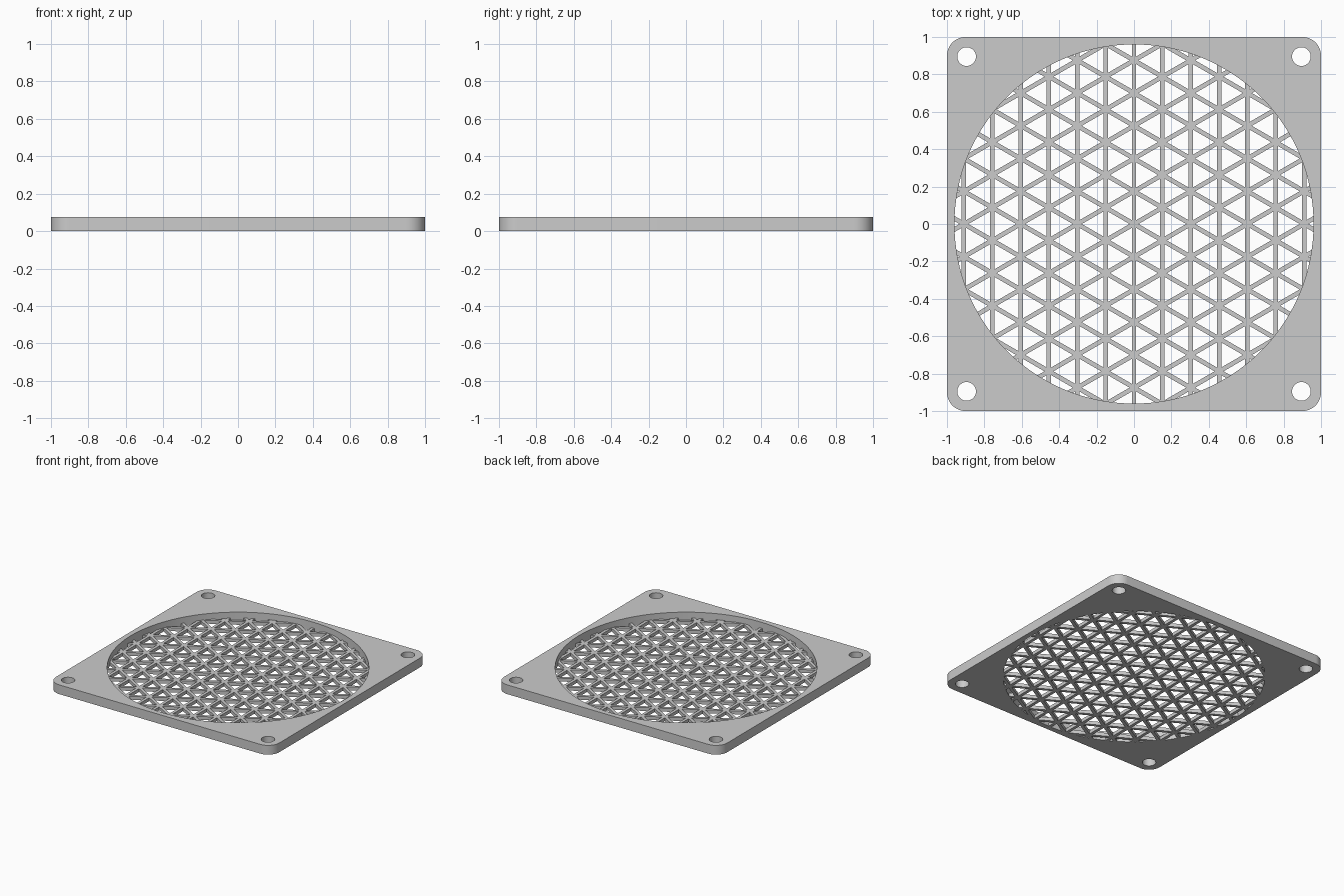
import bpy
import bmesh
from math import cos, sin, pi, sqrt, radians

THICK = 0.075        # frame height
GRILLE = 0.027       # grille height
OPENING = 0.96       # radius of the round opening
PITCH = 0.175        # side of one triangular cell
BAR = 0.024          # bar width

cube = bpy.data.objects.get("Cube")
if cube:
    bpy.data.objects.remove(cube, do_unlink=True)

grey = bpy.data.materials.new("grey plastic")
grey.use_nodes = True
colour = (0.6, 0.6, 0.6, 1)
grey.diffuse_color = colour
grey.node_tree.nodes["Principled BSDF"].inputs["Base Color"].default_value = colour


def arc(cx, cy, r, start, sweep, steps):
    return [(cx + r * cos(start + sweep * i / steps),
             cy + r * sin(start + sweep * i / steps)) for i in range(steps)]


def circle(cx, cy, r, steps):
    return arc(cx, cy, r, 0, 2 * pi, steps)


def prisms(name, outlines, z0, z1):
    """One object made of upright prisms over counter-clockwise outlines."""
    bm = bmesh.new()
    for pts in outlines:
        low = [bm.verts.new((x, y, z0)) for x, y in pts]
        high = [bm.verts.new((x, y, z1)) for x, y in pts]
        bm.faces.new(low[::-1])
        bm.faces.new(high)
        for i in range(len(pts)):
            j = (i + 1) % len(pts)
            bm.faces.new((low[i], low[j], high[j], high[i]))
    mesh = bpy.data.meshes.new(name)
    bm.to_mesh(mesh)
    bm.free()
    mesh.materials.append(grey)
    obj = bpy.data.objects.new(name, mesh)
    bpy.context.collection.objects.link(obj)
    return obj


def activate(obj):
    bpy.ops.object.select_all(action="DESELECT")
    obj.select_set(True)
    bpy.context.view_layer.objects.active = obj


def cut(obj, cutter):
    cutter.hide_render = True
    mod = obj.modifiers.new("cut", "BOOLEAN")
    mod.operation = "DIFFERENCE"
    mod.solver = "EXACT"
    mod.object = cutter
    activate(obj)
    bpy.ops.object.modifier_apply(modifier=mod.name)
    bpy.data.objects.remove(cutter, do_unlink=True)


# Square frame with rounded corners, a round opening and four screw holes
corners = [(1, 1), (-1, 1), (-1, -1), (1, -1)]
outline = []
for k, (sx, sy) in enumerate(corners):
    outline += arc(sx * 0.9, sy * 0.9, 0.1, k * pi / 2, pi / 2, 12)
    outline.append((sx * 0.9 + 0.1 * cos((k + 1) * pi / 2),
                    sy * 0.9 + 0.1 * sin((k + 1) * pi / 2)))
frame = prisms("frame", [outline], 0, THICK)
holes = [circle(sx * 0.895, sy * 0.895, 0.05, 32) for sx, sy in corners]
holes.append(circle(0, 0, OPENING, 128))
cut(frame, prisms("frame_cutter", holes, -0.1, 0.2))
activate(frame)
bpy.ops.object.shade_smooth_by_angle(angle=radians(30))

# Triangular grille at the bottom of the opening, its rim sunk into the frame
grille = prisms("grille", [circle(0, 0, OPENING + 0.004, 128)], 0, GRILLE)
cells = []
column = PITCH * sqrt(3) / 2
for i in range(-8, 8):
    for j in range(-14, 15):
        x, y = i * column, (j + i / 2) * PITCH
        # Each lattice node owns one cell pointing right and one pointing left
        for cx, cy, turn in ((x + column / 3, y + PITCH / 2, 0),
                             (x + column * 2 / 3, y + PITCH, pi)):
            if cx * cx + cy * cy < 1.08 ** 2:
                cells.append(arc(cx, cy, PITCH / sqrt(3) - BAR, turn, 2 * pi, 3))
cut(grille, prisms("cell_cutter", cells, -0.1, 0.2))
